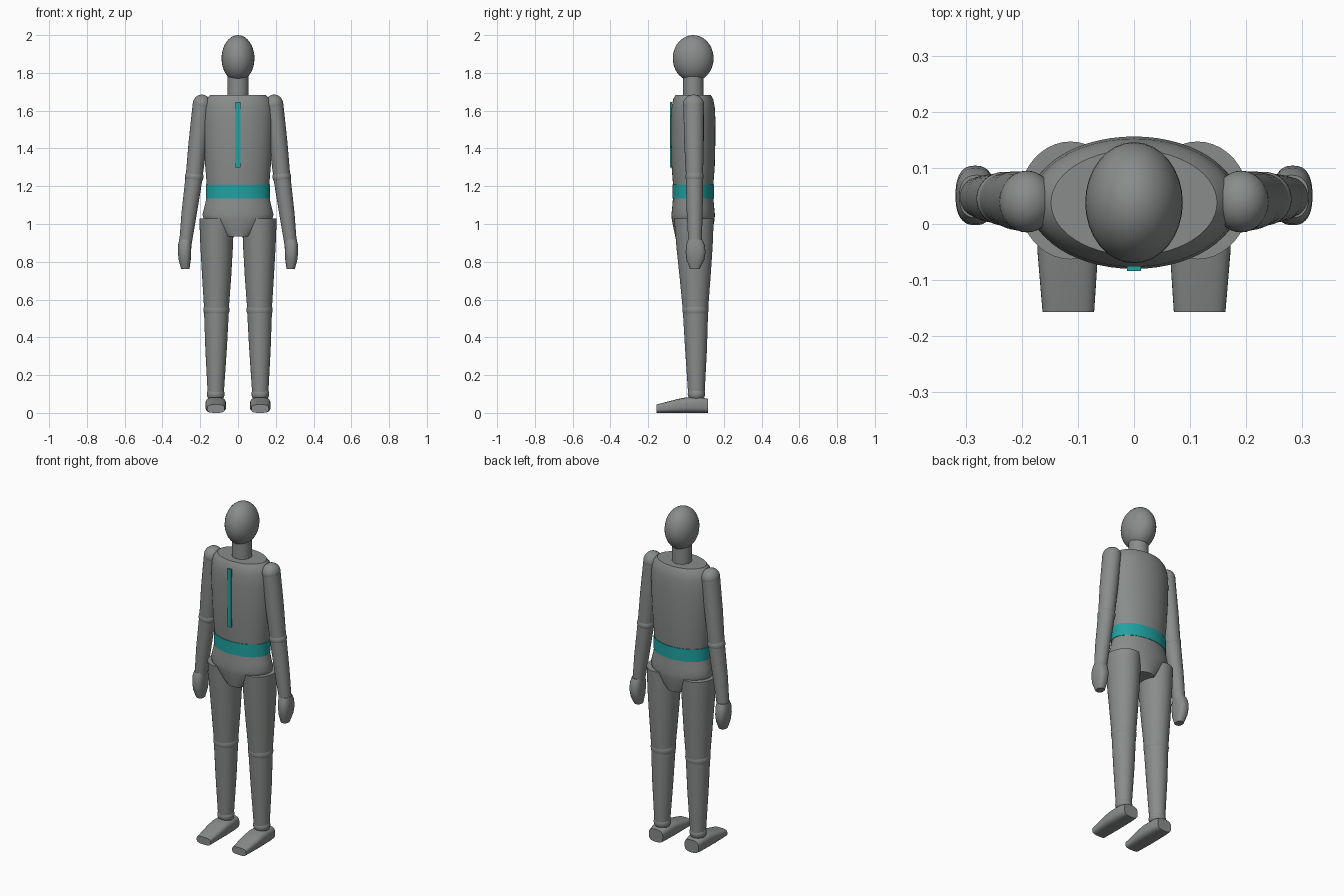
import bpy, bmesh, math
from mathutils import Vector


def material(name, rgb):
    m = bpy.data.materials.new(name)
    m.diffuse_color = (*rgb, 1)
    return m


GREY = material("grey", (0.25, 0.265, 0.255))
TEAL = material("teal", (0.015, 0.36, 0.36))


def finish(name, bm, mat, angle=35):
    bmesh.ops.recalc_face_normals(bm, faces=bm.faces)
    me = bpy.data.meshes.new(name)
    bm.to_mesh(me)
    bm.free()
    ob = bpy.data.objects.new(name, me)
    bpy.context.collection.objects.link(ob)
    me.materials.append(mat)
    bpy.ops.object.select_all(action='DESELECT')
    ob.select_set(True)
    bpy.context.view_layer.objects.active = ob
    bpy.ops.object.shade_smooth_by_angle(angle=math.radians(angle))
    return ob


def loft(name, rings, mat=GREY, along='Z', power=1.0, n=40):
    """Capped skin through oval rings (x, y, z, half width, half depth)."""
    bm = bmesh.new()
    loops = []
    for x, y, z, a, b in rings:
        loop = []
        for i in range(n):
            t = 2 * math.pi * i / n
            c, s = math.cos(t), math.sin(t)
            u = a * math.copysign(abs(c) ** power, c)
            v = b * math.copysign(abs(s) ** power, s)
            off = (u, v, 0) if along == 'Z' else (u, 0, v)
            loop.append(bm.verts.new(Vector((x, y, z)) + Vector(off)))
        loops.append(loop)
    for p, q in zip(loops, loops[1:]):
        for i in range(n):
            j = (i + 1) % n
            bm.faces.new((p[i], p[j], q[j], q[i]))
    bm.faces.new(loops[0])
    bm.faces.new(loops[-1])
    return finish(name, bm, mat)


def ball(name, centre, radii):
    bm = bmesh.new()
    bmesh.ops.create_uvsphere(bm, u_segments=32, v_segments=20, radius=1)
    bmesh.ops.scale(bm, vec=radii, verts=bm.verts)
    bmesh.ops.translate(bm, vec=centre, verts=bm.verts)
    return finish(name, bm, GREY)


Y = 0.038

# Head and neck
ball("head", (0, Y, 1.877), (0.087, 0.108, 0.123))
loft("neck", [(0, Y, 1.66, 0.055, 0.054), (0, Y, 1.79, 0.055, 0.054)])

# Torso, belt and pelvis
loft("torso", [(0, Y, 1.20, 0.165, 0.106), (0, Y, 1.30, 0.173, 0.114),
               (0, Y, 1.42, 0.181, 0.117), (0, Y, 1.55, 0.186, 0.118),
               (0, Y, 1.62, 0.182, 0.114), (0, Y, 1.66, 0.170, 0.106),
               (0, Y, 1.682, 0.148, 0.094)], n=56)
loft("belt", [(0, Y, 1.135, 0.170, 0.110), (0, Y, 1.21, 0.170, 0.110)], TEAL, n=56)
loft("pelvis", [(0, Y, 0.935, 0.075, 0.095), (0, Y, 1.02, 0.180, 0.113),
                (0, Y, 1.05, 0.188, 0.115), (0, Y, 1.09, 0.178, 0.111),
                (0, Y, 1.15, 0.164, 0.106)], n=56)

# Chest stripe
bm = bmesh.new()
bmesh.ops.create_cube(bm, size=1)
bmesh.ops.scale(bm, vec=(0.025, 0.009, 0.345), verts=bm.verts)
bmesh.ops.translate(bm, vec=(0, -0.0795, 1.4725), verts=bm.verts)
finish("chest_stripe", bm, TEAL)

for side, s in (("left", 1), ("right", -1)):
    # Arm
    ball(side + "_shoulder", (s * 0.191, 0.04, 1.633), (0.049, 0.055, 0.052))
    loft(side + "_upper_arm", [(s * 0.191, 0.04, 1.635, 0.049, 0.054),
                               (s * 0.212, 0.042, 1.44, 0.049, 0.052),
                               (s * 0.232, 0.045, 1.25, 0.045, 0.045)])
    ball(side + "_elbow", (s * 0.232, 0.045, 1.25), (0.049, 0.048, 0.045))
    loft(side + "_forearm", [(s * 0.232, 0.045, 1.25, 0.046, 0.046),
                             (s * 0.258, 0.046, 1.06, 0.041, 0.042),
                             (s * 0.279, 0.048, 0.89, 0.033, 0.035)])
    loft(side + "_hand", [(s * 0.280, 0.049, 0.917, 0.031, 0.038),
                          (s * 0.282, 0.050, 0.89, 0.035, 0.049),
                          (s * 0.283, 0.051, 0.85, 0.035, 0.053),
                          (s * 0.282, 0.050, 0.81, 0.032, 0.047),
                          (s * 0.279, 0.047, 0.762, 0.022, 0.026)], power=0.8)
    # Leg
    loft(side + "_thigh", [(s * 0.113, 0.042, 1.03, 0.092, 0.105),
                           (s * 0.113, 0.045, 0.88, 0.086, 0.096),
                           (s * 0.113, 0.048, 0.72, 0.077, 0.082),
                           (s * 0.114, 0.050, 0.545, 0.065, 0.067)])
    ball(side + "_knee", (s * 0.114, 0.05, 0.545), (0.069, 0.069, 0.06))
    loft(side + "_shin", [(s * 0.114, 0.050, 0.545, 0.066, 0.067),
                          (s * 0.116, 0.053, 0.34, 0.057, 0.058),
                          (s * 0.118, 0.055, 0.09, 0.042, 0.043)])
    ball(side + "_ankle", (s * 0.118, 0.055, 0.10), (0.047, 0.046, 0.042))
    # Foot, running from heel to toe
    loft(side + "_foot", [(s * 0.118, 0.116, 0.037, 0.046, 0.037),
                          (s * 0.118, 0.075, 0.042, 0.053, 0.042),
                          (s * 0.118, 0.00, 0.041, 0.055, 0.041),
                          (s * 0.118, -0.05, 0.036, 0.054, 0.036),
                          (s * 0.117, -0.157, 0.022, 0.046, 0.022)],
         along='Y', power=0.65)
